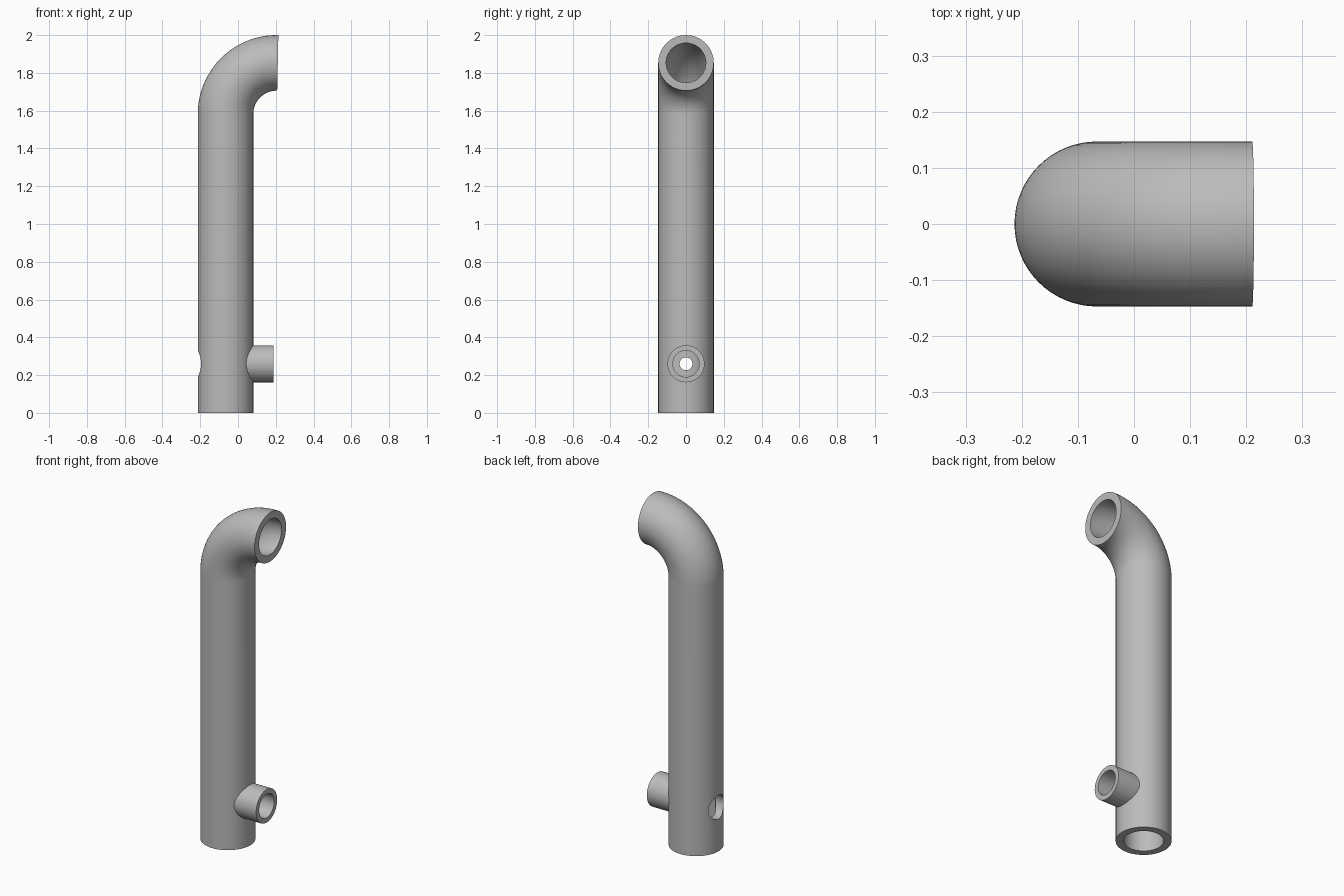
import bpy, bmesh
from math import sin, cos, pi, radians
from mathutils import Vector, Matrix

cube = bpy.data.objects.get("Cube")
if cube:
    bpy.data.objects.remove(cube, do_unlink=True)

SIDES = 64
AXIS_X = -0.066             # centre line of the upright
OUTER, INNER = 0.147, 0.105
BEND, BEND_Z = 0.271, 1.582
SWEEP = radians(91.2)
PORT_Z = 0.26

grey = bpy.data.materials.new("plain grey")
grey.use_nodes = True
grey.diffuse_color = (0.5, 0.5, 0.5, 1)
grey.node_tree.nodes["Principled BSDF"].inputs["Base Color"].default_value = (0.5, 0.5, 0.5, 1)


def make_tube(name, path, outer, inner):
    """Sweep a hollow round section along (centre, tangent) pairs in the xz plane."""
    bm = bmesh.new()
    side = Vector((0, 1, 0))

    def ring(centre, tangent, radius):
        across = side.cross(tangent)
        return [bm.verts.new(centre + radius * (cos(a) * across + sin(a) * side))
                for a in (2 * pi * i / SIDES for i in range(SIDES))]

    # Out along the outer skin, back along the inner skin, closed by the end rims
    loops = [ring(c, t, outer) for c, t in path]
    loops += [ring(c, t, inner) for c, t in reversed(path)]
    for k, a in enumerate(loops):
        b = loops[(k + 1) % len(loops)]
        for i in range(SIDES):
            j = (i + 1) % SIDES
            bm.faces.new((a[i], a[j], b[j], b[i]))
    bmesh.ops.recalc_face_normals(bm, faces=bm.faces)
    return finish(name, bm)


def finish(name, bm):
    mesh = bpy.data.meshes.new(name)
    bm.to_mesh(mesh)
    bm.free()
    mesh.materials.append(grey)
    obj = bpy.data.objects.new(name, mesh)
    bpy.context.collection.objects.link(obj)
    return obj


def drill(target, radius, x0, x1):
    """Cut a round hole along x through the target wall."""
    bm = bmesh.new()
    place = Matrix.Translation(((x0 + x1) / 2, 0, PORT_Z)) @ Matrix.Rotation(pi / 2, 4, "Y")
    bmesh.ops.create_cone(bm, cap_ends=True, segments=48, radius1=radius,
                          radius2=radius, depth=x1 - x0, matrix=place)
    cutter = finish("hole_cutter", bm)
    cutter.hide_render = True
    mod = target.modifiers.new("hole", "BOOLEAN")
    mod.operation = "DIFFERENCE"
    mod.solver = "EXACT"
    mod.object = cutter
    bpy.context.view_layer.objects.active = target
    bpy.ops.object.modifier_apply(modifier=mod.name)
    bpy.data.objects.remove(cutter, do_unlink=True)


# Upright pipe with its bent, open top
up = Vector((0, 0, 1))
path = [(Vector((AXIS_X, 0, z)), up) for z in (0, 0.52)]
for k in range(33):
    a = SWEEP * k / 32
    path.append((Vector((AXIS_X + BEND * (1 - cos(a)), 0, BEND_Z + BEND * sin(a))),
                 Vector((sin(a), 0, cos(a)))))
pipe = make_tube("bent_pipe", path, OUTER, INNER)

# Wide access hole on one side, small hole behind the port on the other
drill(pipe, 0.07, AXIS_X - 0.2, AXIS_X)
drill(pipe, 0.034, AXIS_X, AXIS_X + 0.2)

# Short side port seated in the pipe wall
port = make_tube("side_port", [(Vector((x, 0, PORT_Z)), Vector((1, 0, 0)))
                               for x in (AXIS_X + 0.107, 0.187)], 0.098, 0.07)

for obj in (pipe, port):
    bpy.ops.object.select_all(action="DESELECT")
    obj.select_set(True)
    bpy.context.view_layer.objects.active = obj
    bpy.ops.object.shade_smooth_by_angle(angle=radians(30))
